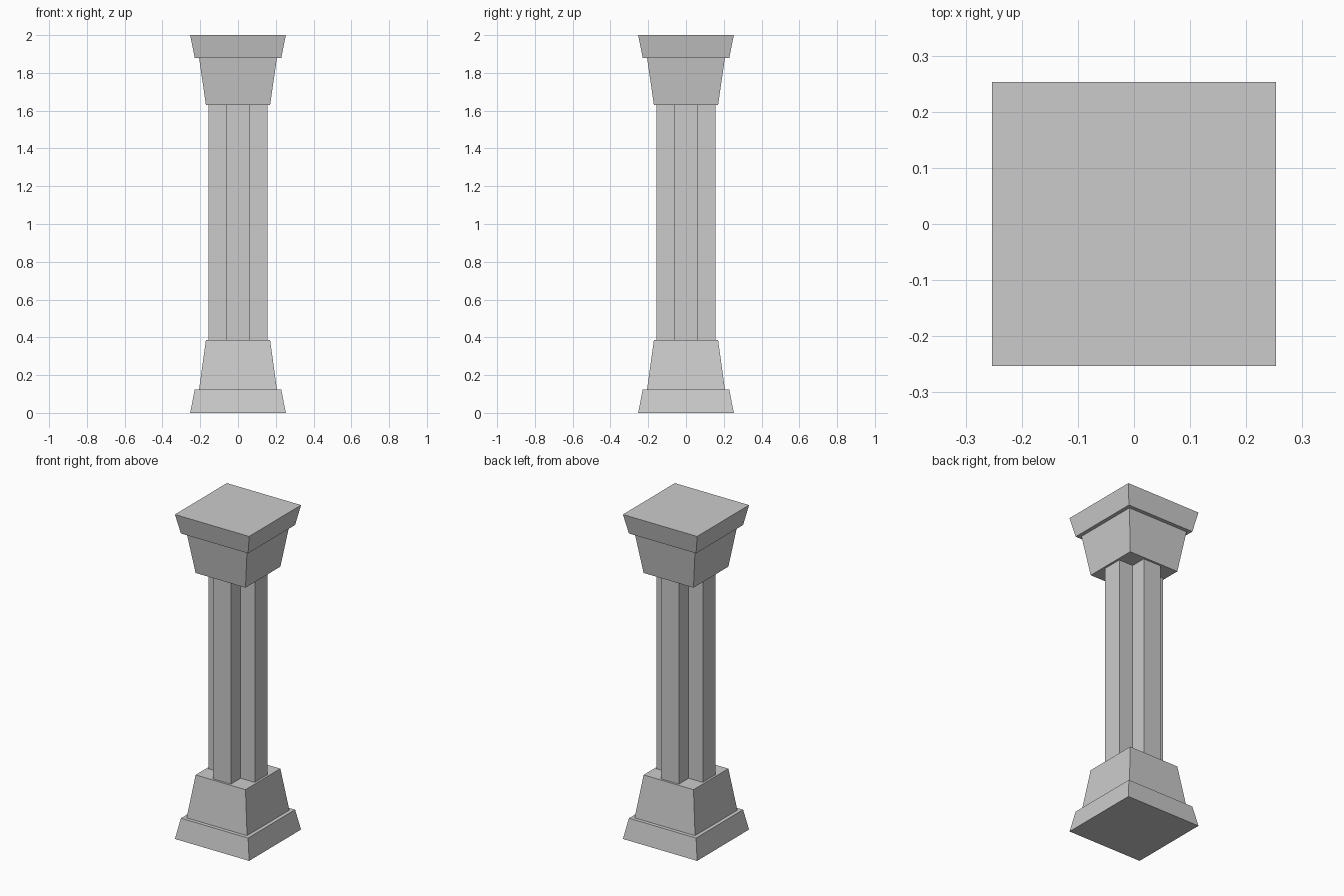
import bpy, bmesh

if "Cube" in bpy.data.objects:
    bpy.data.objects.remove(bpy.data.objects["Cube"])


def loft(name, rings):
    """Closed solid from matching (outline, z) rings, listed bottom to top."""
    bm = bmesh.new()
    loops = [[bm.verts.new((x, y, z)) for x, y in outline] for outline, z in rings]
    bm.faces.new(loops[0][::-1])
    bm.faces.new(loops[-1])
    for low, high in zip(loops, loops[1:]):
        n = len(low)
        for i in range(n):
            j = (i + 1) % n
            bm.faces.new((low[i], low[j], high[j], high[i]))
    mesh = bpy.data.meshes.new(name)
    bm.to_mesh(mesh)
    bm.free()
    obj = bpy.data.objects.new(name, mesh)
    bpy.context.collection.objects.link(obj)
    return obj


def square(h):
    return [(-h, -h), (h, -h), (h, h), (-h, h)]


def cross(w, r):
    """Plus-shaped outline: one arm's corners turned through four quarters."""
    pts, arm = [], [(w, -w), (r, -w), (r, w)]
    for _ in range(4):
        pts += arm
        arm = [(-y, x) for x, y in arm]
    return pts


# Tapered square blocks: name, bottom z, bottom half width, top z, top half width
blocks = [
    ("base_plinth", 0.0, 0.253, 0.125, 0.229),
    ("base_block", 0.125, 0.206, 0.385, 0.170),
    ("capital_block", 1.63, 0.170, 1.88, 0.206),
    ("capital_slab", 1.88, 0.229, 2.0, 0.253),
]
for name, z0, h0, z1, h1 in blocks:
    loft(name, [(square(h0), z0), (square(h1), z1)])

# Cross-section shaft
plus = cross(0.061, 0.157)
loft("shaft", [(plus, 0.385), (plus, 1.63)])
